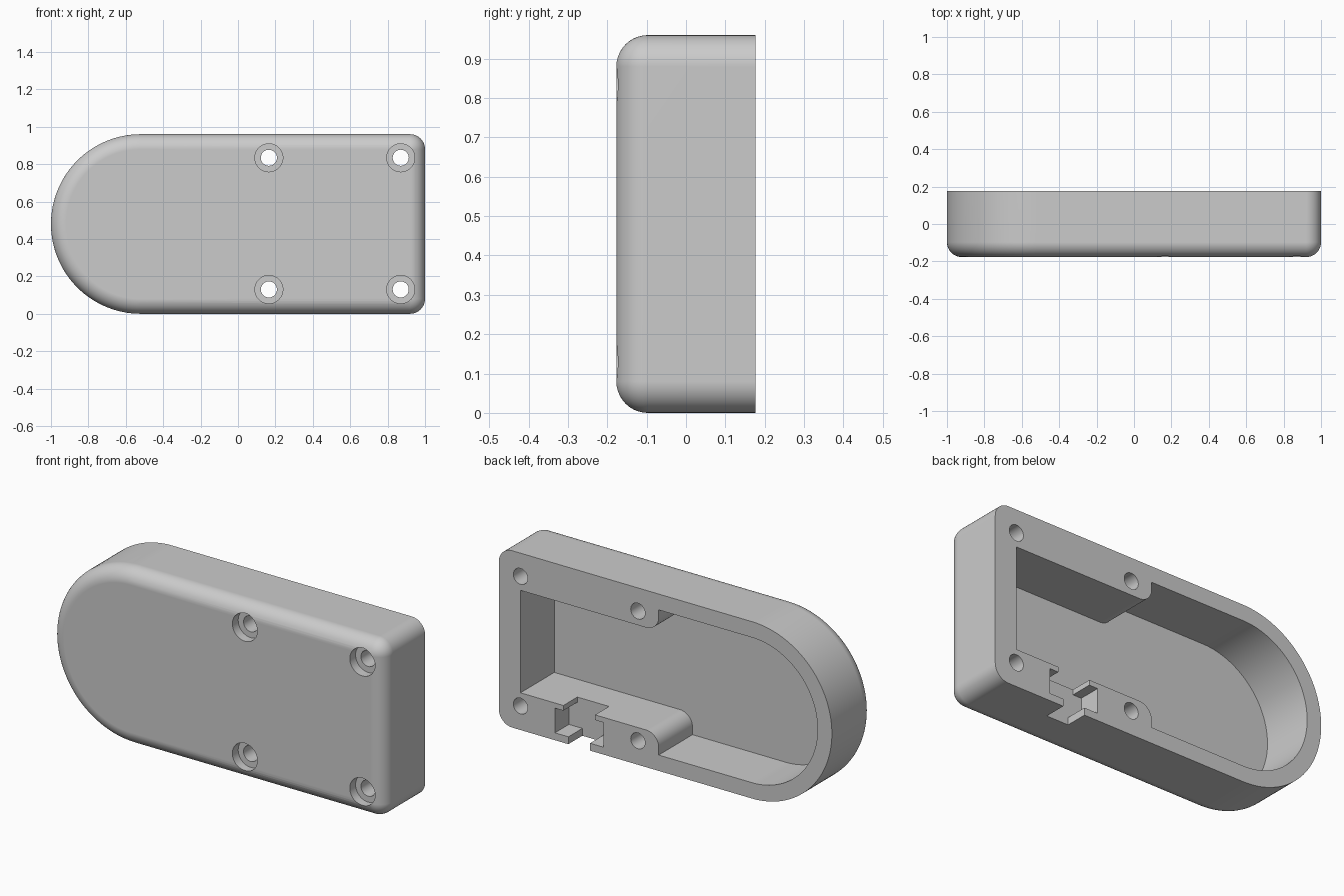
import bpy
import bmesh
from math import pi, sin, cos

cube = bpy.data.objects.get("Cube")
if cube:
    bpy.data.objects.remove(cube, do_unlink=True)

HALF_DEPTH = 0.177   # half thickness along y
RADIUS = 0.48        # round end, also half the height
ROUND_X = -0.52      # centre of the round end
FILLET = 0.08
WALL = 0.086
BACK = 0.3           # cutters reach past the open back


def arc(cx, cz, r, a0, a1, n):
    """Points on an arc in the xz plane."""
    return [(cx + r * cos(a0 + (a1 - a0) * i / n),
             cz + r * sin(a0 + (a1 - a0) * i / n)) for i in range(n + 1)]


def make_object(name, bm):
    bmesh.ops.remove_doubles(bm, verts=bm.verts, dist=0.00001)
    bmesh.ops.recalc_face_normals(bm, faces=bm.faces)
    mesh = bpy.data.meshes.new(name)
    bm.to_mesh(mesh)
    bm.free()
    obj = bpy.data.objects.new(name, mesh)
    bpy.context.collection.objects.link(obj)
    return obj


def loft(name, rings):
    """Solid through a list of (y, outline) rings of equal length."""
    bm = bmesh.new()
    loops = [[bm.verts.new((x, y, z)) for x, z in pts] for y, pts in rings]
    for a, b in zip(loops, loops[1:]):
        for i in range(len(a)):
            j = (i + 1) % len(a)
            bm.faces.new((a[i], a[j], b[j], b[i]))
    bm.faces.new(loops[0])
    bm.faces.new(loops[-1])
    return make_object(name, bm)


def prism(name, pts, y0, y1):
    return loft(name, [(y0, pts), (y1, pts)])


def box(name, x0, x1, z0, z1, y0):
    return prism(name, [(x0, z0), (x1, z0), (x1, z1), (x0, z1)], y0, BACK)


def cut(target, cutter):
    cutter.hide_render = True
    mod = target.modifiers.new("cut", 'BOOLEAN')
    mod.operation = 'DIFFERENCE'
    mod.solver = 'EXACT'
    mod.object = cutter
    bpy.context.view_layer.objects.active = target
    bpy.ops.object.modifier_apply(modifier=mod.name)
    bpy.data.objects.remove(cutter, do_unlink=True)


def outline(inset):
    """Shell outline: half round at one end, small corners at the other."""
    corner = FILLET - inset
    edge = 1 - FILLET
    return (arc(ROUND_X, RADIUS, RADIUS - inset, pi / 2, 3 * pi / 2, 64)
            + arc(edge, FILLET, corner, -pi / 2, 0, 10)
            + arc(edge, 2 * RADIUS - FILLET, corner, 0, pi / 2, 10))


# Outer shell with a rounded front edge
rings = [(HALF_DEPTH, outline(0))]
for i in range(11):
    a = pi / 2 * i / 10
    rings.append((-HALF_DEPTH + FILLET * (1 - sin(a)),
                  outline(FILLET * (1 - cos(a)))))
shell = loft("case_shell", rings)

# Hollow interior, leaving screw bosses along the top and bottom
BOSS_TOP, BOSS_END, BOSS_R = 0.202, 0.04, 0.075
lower = ([(0.87, BOSS_TOP)]
         + arc(BOSS_END + BOSS_R, BOSS_TOP - BOSS_R, BOSS_R, pi / 2, pi, 12)
         + [(BOSS_END, WALL)])
upper = [(x, 2 * RADIUS - z) for x, z in reversed(lower)]
round_end = arc(ROUND_X, RADIUS, RADIUS - WALL, 3 * pi / 2, pi / 2, 64)
cut(shell, prism("cavity_cutter", lower + round_end + upper, -0.113, BACK))

# Connector slot through the lower boss: opening, pocket, cable exit
SLOT_X, SLOT_Y = 0.5175, HALF_DEPTH - 0.12
for half, z0, z1 in ((0.095, 0.1, 0.25), (0.146, 0.04, 0.174), (0.065, -0.1, 0.1)):
    cut(shell, box("slot_cutter", SLOT_X - half, SLOT_X + half, z0, z1, SLOT_Y))

# Counterbored screw holes
for x in (0.165, 0.87):
    for z in (0.13, 0.834):
        cut(shell, prism("hole_cutter", arc(x, z, 0.043, 0, 2 * pi, 32)[:-1],
                         -BACK, BACK))
        cut(shell, prism("counterbore_cutter", arc(x, z, 0.075, 0, 2 * pi, 40)[:-1],
                         -BACK, -HALF_DEPTH + 0.05))

# Plain grey plastic
grey = bpy.data.materials.new("grey_plastic")
grey.use_nodes = True
colour = (0.6, 0.6, 0.6, 1)
grey.diffuse_color = colour
grey.node_tree.nodes["Principled BSDF"].inputs["Base Color"].default_value = colour
shell.data.materials.clear()
shell.data.materials.append(grey)

# Smooth rounded surfaces, sharp edges kept
bpy.ops.object.select_all(action='DESELECT')
shell.select_set(True)
bpy.context.view_layer.objects.active = shell
bpy.ops.object.shade_smooth_by_angle(angle=pi / 6)
weighted = shell.modifiers.new("weighted_normals", 'WEIGHTED_NORMAL')
weighted.keep_sharp = True
